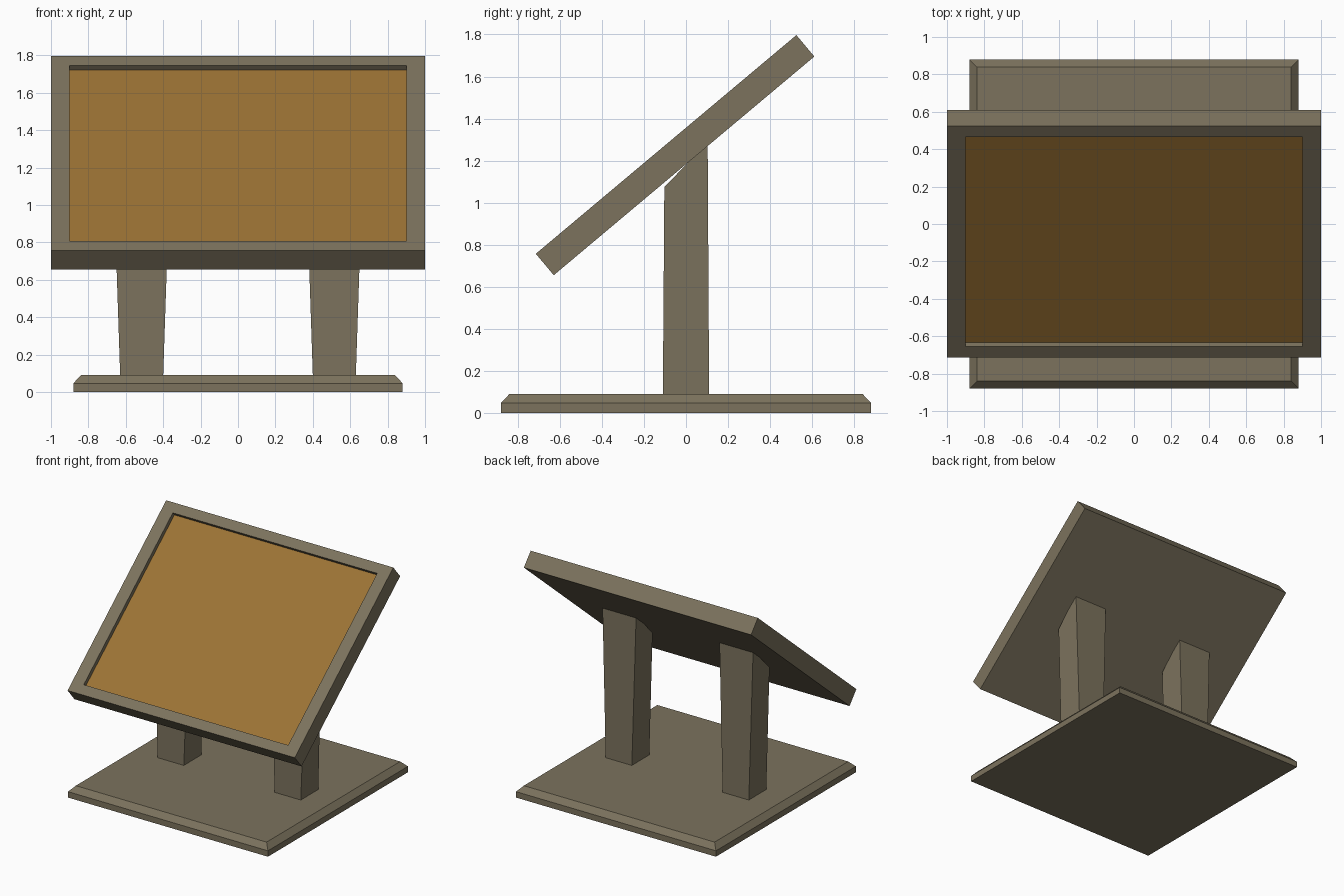
import bpy, bmesh, math

if "Cube" in bpy.data.objects:
    bpy.data.objects.remove(bpy.data.objects["Cube"])


def material(name, rgb):
    m = bpy.data.materials.new(name)
    m.diffuse_color = (*rgb, 1)
    m.use_nodes = True
    m.node_tree.nodes["Principled BSDF"].inputs["Base Color"].default_value = m.diffuse_color
    return m


FRAME = material("weathered_metal", (0.20, 0.17, 0.11))
AMBER = material("amber_panel", (0.33, 0.17, 0.035))


def rings(name, levels, mat, cap_top=True, cap_bottom=True):
    """Bridge rectangles given as (half x, half y, z)."""
    bm = bmesh.new()
    loops = [[bm.verts.new((sx * hx, sy * hy, z))
              for sx, sy in ((-1, -1), (1, -1), (1, 1), (-1, 1))]
             for hx, hy, z in levels]
    for a, b in zip(loops, loops[1:]):
        for i in range(4):
            j = (i + 1) % 4
            bm.faces.new((a[i], a[j], b[j], b[i]))
    if cap_bottom:
        bm.faces.new(loops[0][::-1])
    if cap_top:
        bm.faces.new(loops[-1])
    me = bpy.data.meshes.new(name)
    bm.to_mesh(me)
    bm.free()
    me.materials.append(mat)
    ob = bpy.data.objects.new(name, me)
    bpy.context.collection.objects.link(ob)
    return ob


# Base plate with sloped rim
rings("base_plate", [(0.88, 0.88, 0), (0.88, 0.88, 0.047), (0.84, 0.84, 0.09)], FRAME)

# Two posts, widening upward, tops cut at a slant under the panel
for side, x in (("left", -0.515), ("right", 0.515)):
    post = rings(side + "_post", [(0.115, 0.11, 0.09), (0.148, 0.103, 1.18)], FRAME)
    post.location.x = x
    for v in post.data.vertices:
        if v.co.z > 1:
            v.co.z = 1.18 + 1.02 * v.co.y

# Tilted panel: frame with recessed front, and the amber face inside it
L, T, D = 0.809, 0.0665, 0.032
frame = rings("panel_frame", [(1, L, -T), (1, L, T), (0.9, L - 0.078, T),
                              (0.9, L - 0.078, T - D)], FRAME, cap_top=False)
face = rings("panel_face", [(0.9, L - 0.078, T - D)], AMBER, cap_bottom=False)
for ob in (frame, face):
    ob.location = (0, -0.052, 1.226)
    ob.rotation_euler.x = math.radians(40)
